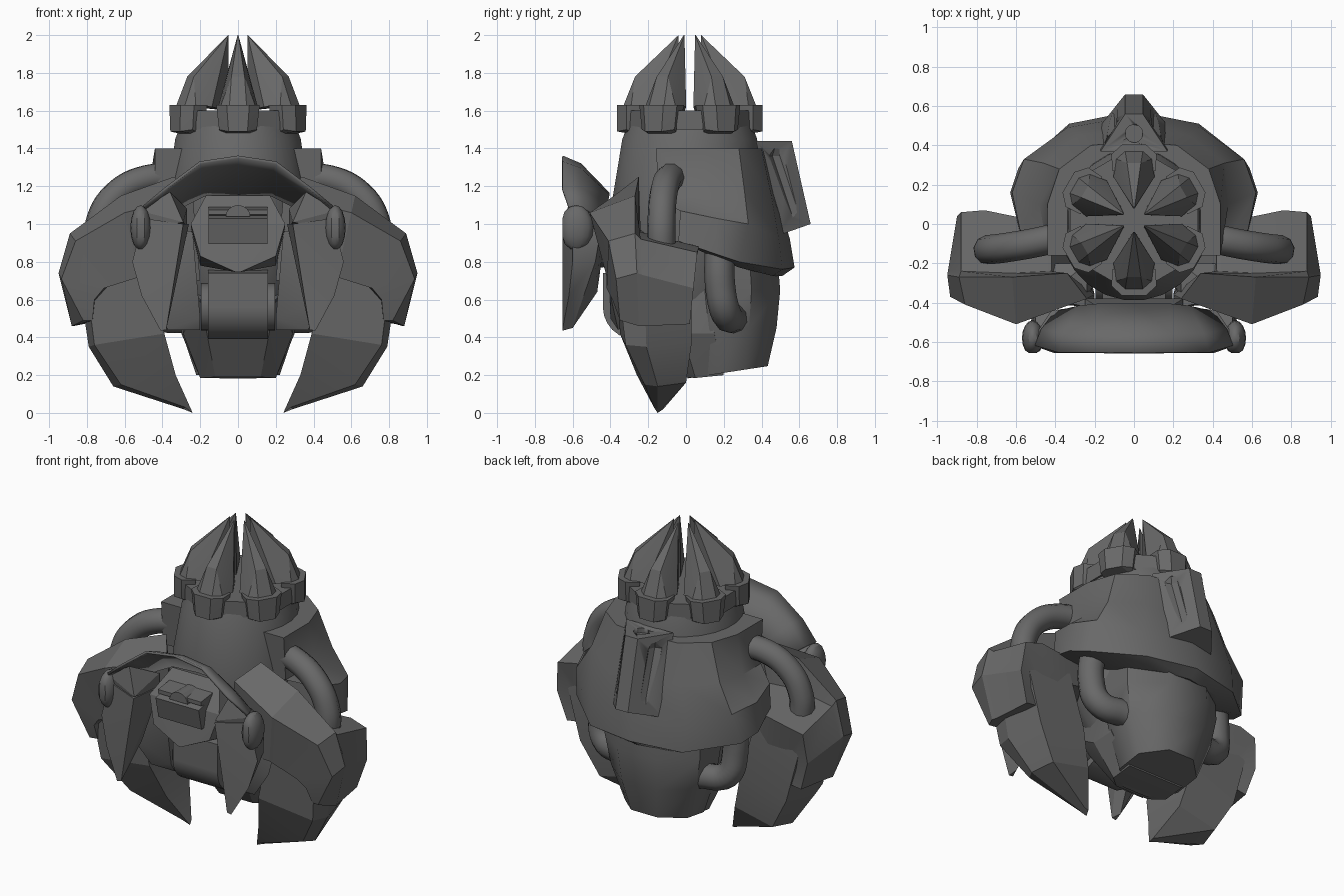
import bpy, bmesh, math
from mathutils import Vector

metal = bpy.data.materials.new("dark_grey_metal")
metal.diffuse_color = (0.14, 0.14, 0.14, 1)


def finish(name, bm, mirror=False, angle=30):
    bmesh.ops.recalc_face_normals(bm, faces=bm.faces)
    me = bpy.data.meshes.new(name)
    bm.to_mesh(me)
    bm.free()
    me.materials.append(metal)
    ob = bpy.data.objects.new(name, me)
    bpy.context.collection.objects.link(ob)
    bpy.ops.object.select_all(action='DESELECT')
    ob.select_set(True)
    bpy.context.view_layer.objects.active = ob
    bpy.ops.object.shade_smooth_by_angle(angle=math.radians(angle))
    if mirror:
        ob.modifiers.new("mirror", 'MIRROR').use_mirror_merge = False
    return ob


def hull(name, pts, mirror=False, angle=20):
    bm = bmesh.new()
    vs = [bm.verts.new(p) for p in pts]
    res = bmesh.ops.convex_hull(bm, input=vs)
    junk = {g for g in res["geom_interior"] + res["geom_unused"] if isinstance(g, bmesh.types.BMVert)}
    bmesh.ops.delete(bm, geom=list(junk), context='VERTS')
    return finish(name, bm, mirror, angle)


def loft(name, rings, closed=True, caps=True, mirror=False, angle=30):
    bm = bmesh.new()
    vr = [[bm.verts.new(p) for p in r] for r in rings]
    n = len(rings[0])
    for a, b in zip(vr, vr[1:]):
        for i in range(n if closed else n - 1):
            j = (i + 1) % n
            bm.faces.new((a[i], a[j], b[j], b[i]))
    if caps:
        bm.faces.new(vr[0])
        bm.faces.new(vr[-1])
    return finish(name, bm, mirror, angle)


def both(pts):
    return [(s * x, y, z) for x, y, z in pts for s in (-1, 1)]


def sym(half):
    """Half outline from the outside to the centre line, continued on the other side."""
    return half + [(-x, y, z) for x, y, z in reversed(half[:-1])]


def ellipse(cy, rx, ry, z, n, tilt=0.0):
    out = []
    for i in range(n):
        a = 2 * math.pi * (i + 0.5) / n
        out.append((rx * math.cos(a), cy + ry * math.sin(a), z + tilt * math.sin(a)))
    return out


def hose(name, pts, r):
    cu = bpy.data.curves.new(name, 'CURVE')
    cu.dimensions = '3D'
    cu.bevel_depth, cu.bevel_resolution, cu.resolution_u = r, 3, 6
    cu.use_fill_caps = True
    for s in (-1, 1):
        sp = cu.splines.new('BEZIER')
        sp.bezier_points.add(len(pts) - 1)
        for bp, p in zip(sp.bezier_points, pts):
            bp.co = (s * p[0], p[1], p[2])
            bp.handle_left_type = bp.handle_right_type = 'AUTO'
    cu.materials.append(metal)
    bpy.context.collection.objects.link(bpy.data.objects.new(name, cu))


# Neck and torso core
loft("neck", [ellipse(0.02, 0.25, 0.25, 0.5, 24), ellipse(0.0, 0.38, 0.38, 0.8, 24),
              ellipse(0.0, 0.38, 0.39, 1.15, 24), ellipse(0.02, 0.335, 0.36, 1.45, 24),
              ellipse(0.02, 0.28, 0.3, 1.6, 24)])

# Crown: six blocks, links and claws around the neck
for k in range(6):
    def polar(pts, off=0.0):
        a = math.radians(90 + 60 * k + off)
        c, s = math.cos(a), math.sin(a)
        return [(r * c - t * s, 0.02 + r * s + t * c, z) for r, t, z in pts]

    def wide(pts):
        return [(r, m * t, z) for r, t, z in pts for m in (-1, 1)]

    hull(f"crown_block_{k + 1}", polar(wide([
        (0.385, 0.06, 1.63), (0.335, 0.115, 1.63), (0.25, 0.11, 1.63), (0.385, 0.05, 1.49),
        (0.335, 0.1, 1.5), (0.27, 0.08, 1.47)])))
    hull(f"crown_link_{k + 1}", polar(wide([
        (0.325, 0.07, 1.6), (0.24, 0.07, 1.6), (0.325, 0.07, 1.5), (0.24, 0.07, 1.5)]), 30))
    hull(f"crown_claw_{k + 1}", polar(wide([
        (0.06, 0.002, 2.0), (0.29, 0.035, 1.78), (0.22, 0.068, 1.74), (0.35, 0.045, 1.63),
        (0.31, 0.09, 1.63), (0.22, 0.105, 1.62), (0.06, 0.005, 1.6)])))

# Back collar skirt
loft("back_collar", [sym(h) for h in (
    [(0.44, -0.16, 1.4), (0.44, 0.1, 1.4), (0.38, 0.28, 1.4), (0.22, 0.4, 1.4), (0, 0.42, 1.4)],
    [(0.44, -0.14, 1.12), (0.48, 0.1, 1.15), (0.46, 0.31, 1.17), (0.28, 0.45, 1.16), (0, 0.48, 1.15)],
    [(0.58, -0.03, 1.07), (0.62, 0.16, 1.03), (0.56, 0.33, 1.0), (0.34, 0.49, 0.93), (0, 0.55, 0.92)],
    [(0.58, -0.04, 0.91), (0.63, 0.16, 0.84), (0.59, 0.28, 0.8), (0.33, 0.51, 0.76), (0, 0.575, 0.77)],
    [(0.4, -0.02, 0.9), (0.45, 0.16, 0.82), (0.4, 0.28, 0.77), (0.25, 0.46, 0.725), (0, 0.51, 0.725)])],
    angle=35)

# Back pack with shallow side slots and a top socket
pack = hull("back_pack", both([(0.045, 0.56, 1.44), (0.17, 0.37, 1.44), (0.045, 0.66, 1.0),
                               (0.18, 0.49, 0.94)]))
sphere = [Vector((math.cos(a) * math.cos(b), math.sin(a) * math.cos(b), math.sin(b))) * 0.055
          for a in [i * math.pi / 4 for i in range(8)] for b in (-1.57, -0.8, 0, 0.8, 1.57)]
cutters = [hull(f"slot_cutter_{s}", [Vector(p) + v for p in
                ((s * 0.135, 0.496, 1.36), (s * 0.14, 0.596, 1.06)) for v in sphere]) for s in (-1, 1)]
cutters.append(hull("socket_cutter", [(x, y + 0.46, z) for z in (1.41, 1.5)
                                      for x, y, _ in ellipse(0, 0.045, 0.045, 0, 16)]))
for c in cutters:
    c.hide_render = True
    c.hide_set(True)
    m = pack.modifiers.new("cut", 'BOOLEAN')
    m.operation, m.object, m.solver = 'DIFFERENCE', c, 'EXACT'

# Lower body bucket
loft("lower_body", [ellipse(0.22, 0.24, 0.23, 0.215, 8, 0.035), ellipse(0.23, 0.33, 0.27, 0.45, 8),
                    ellipse(0.24, 0.37, 0.28, 0.65, 8), ellipse(0.23, 0.36, 0.27, 0.88, 8)], angle=50)

# Hoses
hose("shoulder_hose", [(0.32, -0.05, 1.24), (0.48, -0.09, 1.24), (0.65, -0.12, 1.15),
                       (0.735, -0.13, 1.0), (0.74, -0.13, 0.85)], 0.075)
hose("hip_hose", [(0.46, 0.18, 0.9), (0.48, 0.18, 0.68), (0.44, 0.21, 0.53), (0.28, 0.25, 0.5)], 0.08)

# Shoulder armour swept from the chest outwards and down
loft("shoulder_armour", [
    [(0.24, -0.38, 1.15), (0.34, -0.25, 1.25), (0.42, -0.24, 0.95), (0.42, 0.0, 0.9),
     (0.4, 0.0, 0.75), (0.2, -0.36, 0.7)],
    [(0.6, -0.51, 1.06), (0.62, -0.27, 1.15), (0.62, -0.25, 0.96), (0.76, 0.07, 0.88),
     (0.6, 0.02, 0.7), (0.52, -0.42, 0.72)],
    [(0.86, -0.41, 0.91), (0.89, -0.27, 0.95), (0.88, -0.24, 0.92), (0.88, 0.06, 0.85),
     (0.7, 0.0, 0.6), (0.71, -0.42, 0.66)],
    [(0.935, -0.37, 0.71), (0.95, -0.26, 0.74), (0.945, -0.23, 0.73), (0.9, 0.04, 0.66),
     (0.75, 0.0, 0.55), (0.76, -0.39, 0.6)],
    [(0.82, -0.35, 0.49), (0.88, -0.25, 0.46), (0.87, -0.22, 0.46), (0.84, 0.02, 0.47),
     (0.77, 0.02, 0.48), (0.77, -0.34, 0.49)]], mirror=True, angle=20)

# Pincers under the armour
loft("pincer", [
    [(0.8, -0.36, 0.68), (0.84, -0.22, 0.68), (0.83, 0.03, 0.7), (0.5, 0.01, 0.8), (0.48, -0.36, 0.8)],
    [(0.76, -0.32, 0.36), (0.79, -0.21, 0.35), (0.74, 0.03, 0.37), (0.41, 0.03, 0.45), (0.39, -0.35, 0.42)],
    [(0.62, -0.22, 0.15), (0.66, -0.15, 0.14), (0.62, 0.0, 0.16), (0.35, 0.0, 0.22), (0.33, -0.26, 0.2)],
    [(0.28, -0.17, 0.03), (0.29, -0.15, 0.02), (0.28, -0.12, 0.03), (0.25, -0.12, 0.02), (0.24, -0.15, 0.0)]],
    mirror=True, angle=20)

# Hood: a forward-facing shell with a flat rim
rim = [(0.5, -0.62, 1.09), (0.38, -0.655, 1.19), (0.2, -0.655, 1.325), (0, -0.655, 1.355)]
mid = [(0.47, -0.54, 1.08), (0.35, -0.56, 1.19), (0.19, -0.56, 1.29), (0, -0.56, 1.315)]
back = [(0.4, -0.45, 1.03), (0.28, -0.42, 1.1), (0.18, -0.41, 1.15), (0, -0.41, 1.16)]
hood = loft("hood", [sym(rim), sym(mid), sym(back)], closed=False, caps=False)
sol = hood.modifiers.new("shell", 'SOLIDIFY')
sol.thickness, sol.offset = 0.015, 0

# Cheek blades and the brow panels above them
hull("cheek_blade", [(0.29, -0.655, 1.0), (0.5, -0.6, 1.03), (0.56, -0.6, 0.8), (0.51, -0.62, 0.62),
                     (0.41, -0.655, 0.435), (0.38, -0.655, 0.44), (0.4, -0.6, 0.45), (0.26, -0.42, 1.0),
                     (0.5, -0.45, 0.98), (0.52, -0.48, 0.8), (0.36, -0.47, 0.64)], mirror=True)
hull("brow_panel", [(0.36, -0.6, 1.17), (0.52, -0.59, 1.07), (0.29, -0.65, 1.01), (0.5, -0.58, 0.97),
                    (0.27, -0.42, 1.08), (0.42, -0.44, 1.03), (0.27, -0.42, 0.98)], mirror=True)

# Ear discs
bm = bmesh.new()
bmesh.ops.create_uvsphere(bm, u_segments=16, v_segments=8, radius=1)
for v in bm.verts:
    v.co = (0.515 + 0.055 * v.co.x, max(-0.655, -0.58 + 0.09 * v.co.y), 0.98 + 0.12 * v.co.z)
finish("ear_disc", bm, mirror=True)

# Face: sloping brow, chin plates, raised visor box with lug
hull("face_plate", both([(0.17, -0.43, 1.15), (0.25, -0.55, 1.0), (0.2, -0.58, 0.83), (0.01, -0.6, 0.745),
                         (0.25, -0.38, 0.98), (0.2, -0.38, 0.78)]))
hull("visor_box", both([(0.155, -0.625, 1.03), (0.155, -0.595, 0.895), (0.155, -0.47, 1.07),
                        (0.155, -0.5, 0.9)]))
hull("visor_ledge", both([(0.155, -0.6, 1.075), (0.155, -0.6, 1.05), (0.155, -0.48, 1.09),
                          (0.155, -0.48, 1.03)]))
hull("visor_lug", [(0.065 * math.cos(a), y, 1.04 + 0.06 * math.sin(a)) for y in (-0.61, -0.48)
                   for a in [i * math.pi / 8 for i in range(9)]])

# Chest side plates behind the blades
hull("chest_plate", [(0.24, -0.42, 0.96), (0.2, -0.4, 0.5), (0.2, -0.36, 0.44), (0.37, -0.36, 0.44),
                     (0.5, -0.4, 0.62), (0.56, -0.4, 0.85), (0.46, -0.38, 1.0), (0.24, -0.2, 0.96),
                     (0.24, -0.2, 0.5), (0.46, -0.2, 0.9), (0.36, -0.2, 0.55)], mirror=True)

# Jaw drum with end discs
for nm, w, r in (("jaw_drum", 0.16, 0.17), ("drum_disc", 0.195, 0.125)):
    hull(nm, [(x, -0.27 + r * math.cos(a), 0.56 + r * math.sin(a)) for x in (-w, w)
              for a in [i * math.pi / 12 for i in range(24)]], angle=30)
hull("drum_cover", both([(0.16, -0.44, 0.56), (0.16, -0.44, 0.74), (0.16, -0.3, 0.76), (0.16, -0.3, 0.56)]))
# Front hull under the drum
hull("front_hull", both([(0.12, -0.1, 0.38), (0.29, -0.02, 0.42), (0.12, -0.02, 0.19), (0.2, 0.05, 0.185),
                         (0.3, 0.15, 0.42), (0.2, 0.2, 0.2), (0.2, -0.3, 0.6), (0.3, 0.1, 0.7)]))
